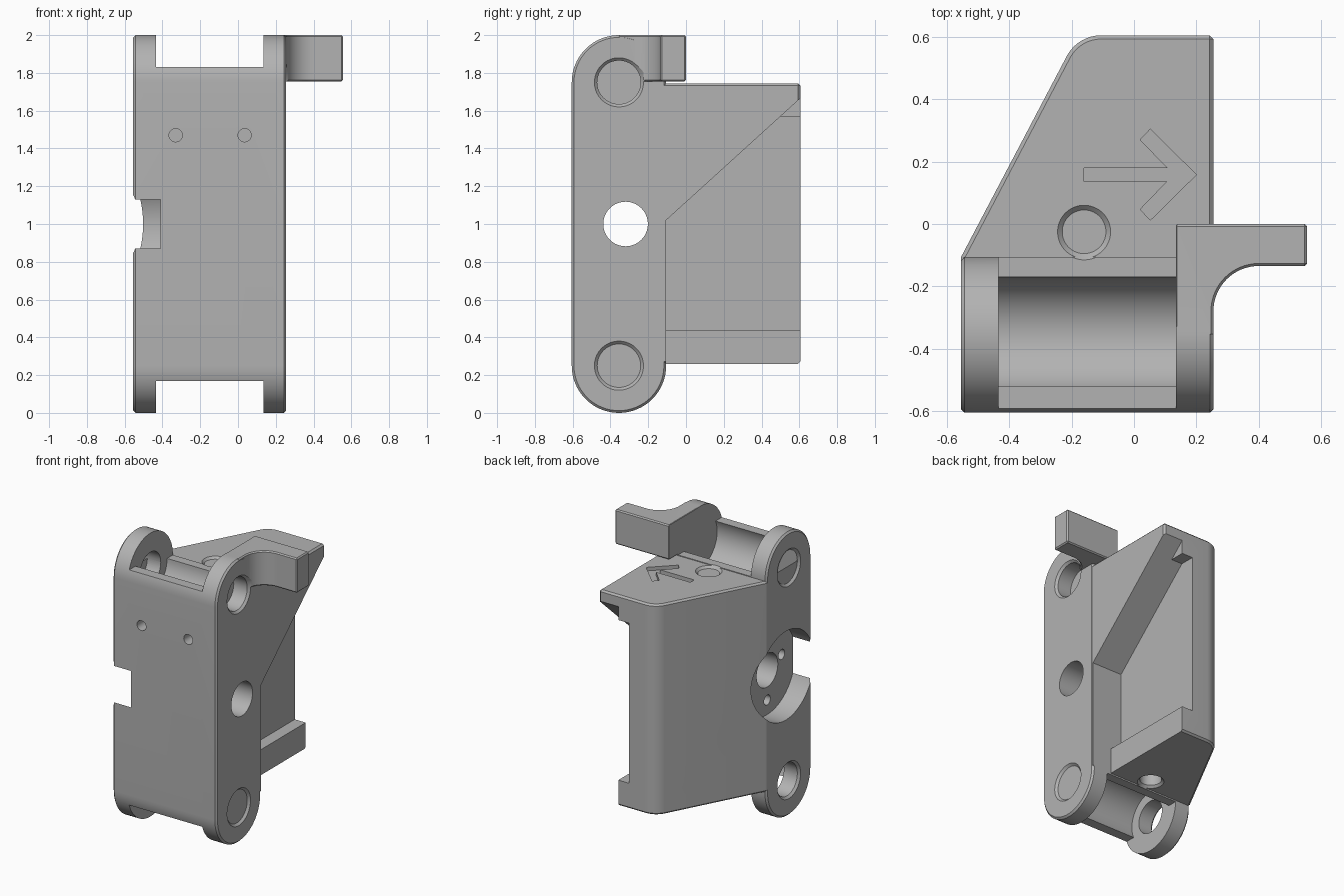
import bpy, bmesh, math
from mathutils import Matrix, Vector

if "Cube" in bpy.data.objects:
    bpy.data.objects.remove(bpy.data.objects["Cube"], do_unlink=True)

grey = bpy.data.materials.new("light grey plastic")
grey.use_nodes = True
COLOUR = (0.45, 0.45, 0.45, 1)
grey.diffuse_color = COLOUR
grey.node_tree.nodes["Principled BSDF"].inputs["Base Color"].default_value = COLOUR

L, R, BACK, PIN_Y, MID = -0.555, 0.255, -0.105, -0.355, 1.0


def make(name, bm):
    bmesh.ops.recalc_face_normals(bm, faces=bm.faces)
    mesh = bpy.data.meshes.new(name)
    bm.to_mesh(mesh)
    bm.free()
    mesh.materials.append(grey)
    ob = bpy.data.objects.new(name, mesh)
    bpy.context.collection.objects.link(ob)
    return ob


def apply(ob, mod):
    bpy.context.view_layer.objects.active = ob
    bpy.ops.object.modifier_apply(modifier=mod.name)


def prism(name, pts, axis, lo, hi, chamfer=0):
    """Extrude a 2D outline: axis x uses (y, z), axis z uses (x, y)."""
    bm = bmesh.new()
    place = (lambda a, b: (lo, a, b)) if axis == "x" else (lambda a, b: (a, b, lo))
    face = bm.faces.new([bm.verts.new(place(*p)) for p in pts])
    new = bmesh.ops.extrude_face_region(bm, geom=[face])["geom"]
    step = Vector((hi - lo, 0, 0)) if axis == "x" else Vector((0, 0, hi - lo))
    bmesh.ops.translate(bm, vec=step, verts=[v for v in new if isinstance(v, bmesh.types.BMVert)])
    ob = make(name, bm)
    if chamfer:
        mod = ob.modifiers.new("chamfer", "BEVEL")
        mod.width, mod.segments, mod.angle_limit = chamfer, 1, math.radians(50)
        apply(ob, mod)
    return ob


def box(name, x, y, z):
    return prism(name, [(x[0], y[0]), (x[1], y[0]), (x[1], y[1]), (x[0], y[1])], "z", *z)


def rod(start, end, r1, r2=None):
    """Round cutter from start to end, tapered when r2 is given."""
    a, b = Vector(start), Vector(end)
    turn = (b - a).to_track_quat("Z", "Y").to_matrix().to_4x4()
    bm = bmesh.new()
    bmesh.ops.create_cone(bm, cap_ends=True, segments=64, radius1=r1,
                          radius2=r1 if r2 is None else r2, depth=(b - a).length,
                          matrix=Matrix.Translation((a + b) / 2) @ turn)
    return make("cutter", bm)


def combine(ob, other, op="DIFFERENCE"):
    mod = ob.modifiers.new("combine", "BOOLEAN")
    mod.operation, mod.solver, mod.object = op, "EXACT", other
    apply(ob, mod)
    bpy.data.objects.remove(other, do_unlink=True)


def arc(cx, cy, r, a0, a1, n):
    return [(cx + r * math.cos(math.radians(a0 + (a1 - a0) * i / n)),
             cy + r * math.sin(math.radians(a0 + (a1 - a0) * i / n))) for i in range(n + 1)]


# Front block with rounded ends
ends = arc(PIN_Y, 1.75, 0.25, 0, 180, 32) + arc(PIN_Y, 0.25, 0.25, 180, 360, 32)
body = prism("bracket_body", ends, "x", L, R, 0.012)

# Rear wedge with slanted left wall
outline = [(L + .001, -.16), (R - .0005, -.16), (R - .0005, .605)]
outline += arc(-0.105, 0.48, 0.125, 90, 150, 8) + [(L + .001, BACK)]
wedge = prism("rear_wedge", outline, "z", 0.26, 1.745, 0.012)

# Side step below the diagonal brace, with shallower lips above and below
slope = (1.665 - 1.02) / (0.605 - BACK)
def brace(y):
    return 1.02 + slope * (y - BACK)
lip_y = BACK + (1.57 - 1.02) / slope
combine(wedge, prism("cutter", [(-.105, .1), (.8, .1), (.8, brace(.8)), (-.105, 1.02)],
                     "x", 0.105, 0.5))
combine(wedge, prism("cutter", [(-.105, .44), (.8, .44), (.8, 1.57), (lip_y, 1.57), (-.105, 1.02)],
                     "x", 0.02, 0.4))
combine(body, wedge, "UNION")

# Top arm with a hollow inner corner
arm_outline = [(.13, -.36), (R - .0005, -.36)] + arc(0.4, -0.28, 0.1455, 180, 90, 16)
arm_outline += [(.555, -.135), (.555, 0), (.13, 0)]
combine(body, prism("arm", arm_outline, "z", 1.755, 1.9995, 0.008), "UNION")

# Hinge gaps, pin holes and their chamfers at both ends
for end in (1, -1):
    def h(z):
        return MID + end * z
    def span(a, b):
        return sorted((h(a), h(b)))
    gap = (-0.435, 0.135)
    combine(body, box("cutter", gap, (-.8, .2), span(0.83, 1.3)))
    combine(body, box("cutter", gap, (PIN_Y, .2), span(0.75, 1.2)))
    combine(body, rod((gap[0], PIN_Y, h(.75)), (gap[1], PIN_Y, h(.75)), 0.185))
    combine(body, rod((-1, PIN_Y, h(.75)), (1, PIN_Y, h(.75)), 0.115))
    for x, side in ((L, 1), (R, -1)):
        combine(body, rod((x - side * .01, PIN_Y, h(.75)), (x + side * .015, PIN_Y, h(.75)),
                          0.14, 0.115))

# Motor recess, shaft hole and its screw holes
combine(body, rod((-0.8, -0.32, MID), (-0.41, -0.32, MID), 0.313))
combine(body, rod((-1, -0.32, MID), (1, -0.32, MID), 0.118))
for y, z in ((-0.48, 1.05), (-0.32, 0.79)):
    combine(body, rod((-0.5, y, z), (-0.25, y, z), 0.035))

# Front screw holes
for x in (-0.33, 0.035):
    combine(body, rod((x, -.7, 1.47), (x, -.45, 1.47), 0.035))

# Upright hole through the wedge
combine(body, rod((-.16, -.025, 0), (-.16, -.025, 2), 0.07))
for z, side in ((1.745, -1), (0.26, 1)):
    combine(body, rod((-.16, -.025, z - side * .01), (-.16, -.025, z + side * .015), 0.095, 0.07))

# Engraved arrow on the top plate
arrow = [(-.16, .137), (.107, .137), (.02, .047), (.052, .012), (.2, .158),
         (.052, .304), (.02, .27), (.107, .18), (-.16, .18)]
combine(body, prism("cutter", arrow, "z", 1.72, 1.8))

# Smooth curved faces, crisp edges
bpy.ops.object.select_all(action="DESELECT")
body.select_set(True)
bpy.context.view_layer.objects.active = body
bpy.ops.object.shade_smooth_by_angle(angle=math.radians(25))
